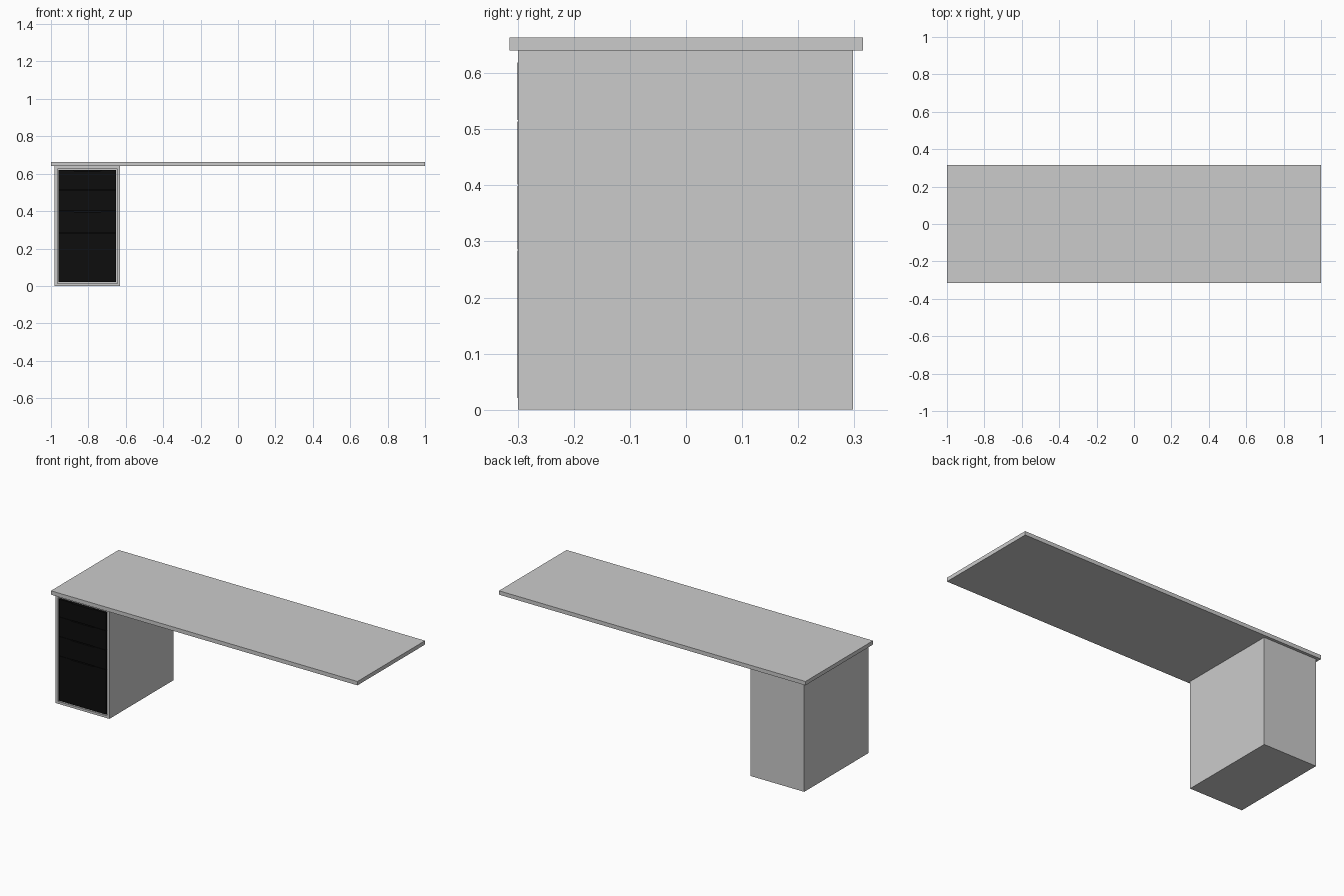
import bpy
import bmesh
from mathutils import Vector

cube = bpy.data.objects.get("Cube")
if cube:
    bpy.data.objects.remove(cube, do_unlink=True)


def material(name, value):
    mat = bpy.data.materials.new(name)
    mat.use_nodes = True
    colour = (value, value, value, 1)
    mat.diffuse_color = colour
    mat.node_tree.nodes["Principled BSDF"].inputs["Base Color"].default_value = colour
    return mat


def box(bm, low, high):
    """Add a box between two corners and return its vertices."""
    low, high = Vector(low), Vector(high)
    verts = bmesh.ops.create_cube(bm, size=1)["verts"]
    for v in verts:
        v.co = (low + high) / 2 + v.co * (high - low)
    return verts


def finish(bm, name, mat):
    mesh = bpy.data.meshes.new(name)
    bm.to_mesh(mesh)
    bm.free()
    mesh.materials.append(mat)
    obj = bpy.data.objects.new(name, mesh)
    bpy.context.collection.objects.link(obj)
    return obj


grey = material("light grey", 0.6)
black = material("black", 0.004)

# Worktop
bm = bmesh.new()
box(bm, (-1, -0.315, 0.64), (1, 0.315, 0.663))
finish(bm, "worktop", grey)

# Cabinet shell, open at the front
LEFT, RIGHT, FRONT, BACK = -0.98, -0.63, -0.299, 0.298
bm = bmesh.new()
box(bm, (LEFT, FRONT, 0), (RIGHT, BACK, 0.64))
bm.normal_update()
face = min(bm.faces, key=lambda f: f.calc_center_median().y)
bmesh.ops.inset_region(bm, faces=[face], thickness=0.02)
for v in face.verts:
    pushed = v.co.y + 0.03
    v.co.y = FRONT
duct = bmesh.ops.extrude_discrete_faces(bm, faces=[face])["faces"][0]
for v in duct.verts:
    v.co.y = pushed
finish(bm, "cabinet", grey)

# Drawer fronts, the lowest one deeper, each with a finger notch in its top edge
levels = [0.02, 0.285, 0.4, 0.515, 0.62]
GAP = 0.001
middle = (LEFT + RIGHT) / 2
x0, x1 = LEFT + 0.021, RIGHT - 0.021
for i, (low, high) in enumerate(zip(levels, levels[1:])):
    low, high = low + GAP, high - GAP
    outline = [(x0, low), (x1, low), (x1, high),
               (middle + 0.075, high), (middle + 0.07, high - 0.004),
               (middle - 0.07, high - 0.004), (middle - 0.075, high), (x0, high)]
    bm = bmesh.new()
    panel = bm.faces.new([bm.verts.new((x, FRONT - 0.001, z)) for x, z in outline])
    back = bmesh.ops.extrude_face_region(bm, geom=[panel])["geom"]
    for v in back:
        if isinstance(v, bmesh.types.BMVert):
            v.co.y += 0.02
    bmesh.ops.recalc_face_normals(bm, faces=bm.faces)
    finish(bm, f"drawer_front_{i + 1}", black)

# Drawer boxes behind the fronts
bm = bmesh.new()
box(bm, (x0, FRONT + 0.018, 0.021), (x1, FRONT + 0.029, 0.619))
finish(bm, "drawer_boxes", black)
